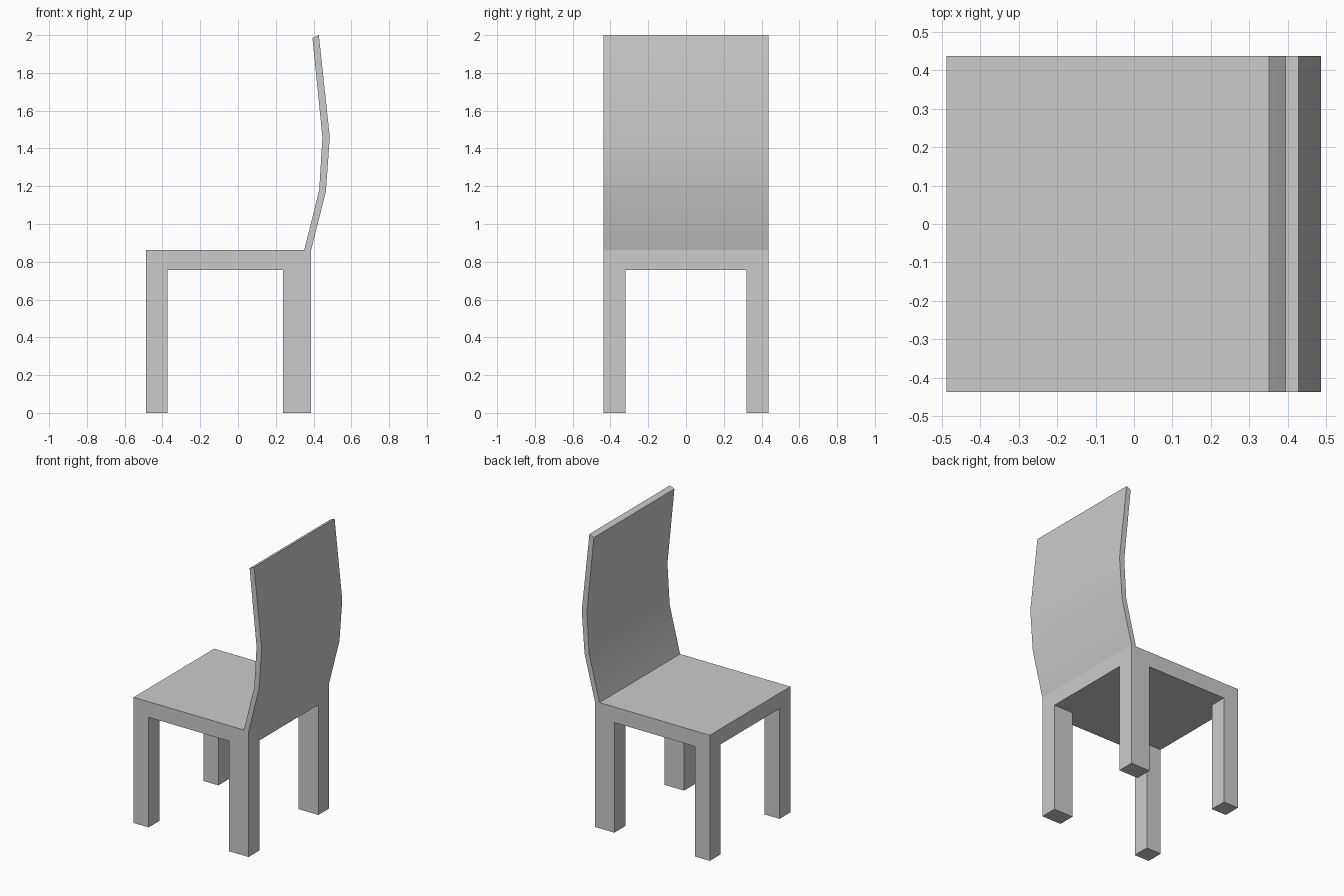
import bpy
import bmesh
import math

if "Cube" in bpy.data.objects:
    bpy.data.objects.remove(bpy.data.objects["Cube"])

HALF_DEPTH = 0.437            # half size along y
FRONT_X, REAR_X = -0.487, 0.387
SEAT_BOTTOM, SEAT_TOP = 0.756, 0.863
LEG_Y = 0.319                 # inner face of the legs


def prism(name, profile, y0, y1):
    """Extrude a closed x-z profile from y0 to y1."""
    bm = bmesh.new()
    face = bm.faces.new([bm.verts.new((x, y0, z)) for x, z in profile])
    ext = bmesh.ops.extrude_face_region(bm, geom=[face])
    moved = [v for v in ext["geom"] if isinstance(v, bmesh.types.BMVert)]
    bmesh.ops.translate(bm, verts=moved, vec=(0, y1 - y0, 0))
    bmesh.ops.recalc_face_normals(bm, faces=bm.faces)
    mesh = bpy.data.meshes.new(name)
    bm.to_mesh(mesh)
    bm.free()
    obj = bpy.data.objects.new(name, mesh)
    bpy.context.collection.objects.link(obj)
    return obj


def box(name, x0, x1, y0, y1, z0, z1):
    return prism(name, [(x0, z0), (x1, z0), (x1, z1), (x0, z1)], y0, y1)


# Seat slab
box("seat", FRONT_X, REAR_X, -HALF_DEPTH, HALF_DEPTH, SEAT_BOTTOM, SEAT_TOP)

# Leg pairs, mirrored across y; the legs under the backrest are thicker
for name, x0, x1 in (("front_legs", FRONT_X, -0.373), ("back_legs", 0.238, REAR_X)):
    legs = box(name, x0, x1, -HALF_DEPTH, -LEG_Y, 0, SEAT_BOTTOM)
    mirror = legs.modifiers.new("Mirror", "MIRROR")
    mirror.use_axis = (False, True, False)

# Curved backrest: rear outline going up, then the inner outline coming down
backrest = prism("backrest", [
    (REAR_X, SEAT_TOP), (0.465, 1.17), (0.486, 1.46), (0.428, 2.0),
    (0.394, 1.985), (0.447, 1.46), (0.430, 1.18), (0.351, SEAT_TOP),
], -HALF_DEPTH, HALF_DEPTH)
bpy.context.view_layer.objects.active = backrest
backrest.select_set(True)
bpy.ops.object.shade_smooth_by_angle(angle=math.radians(30))
